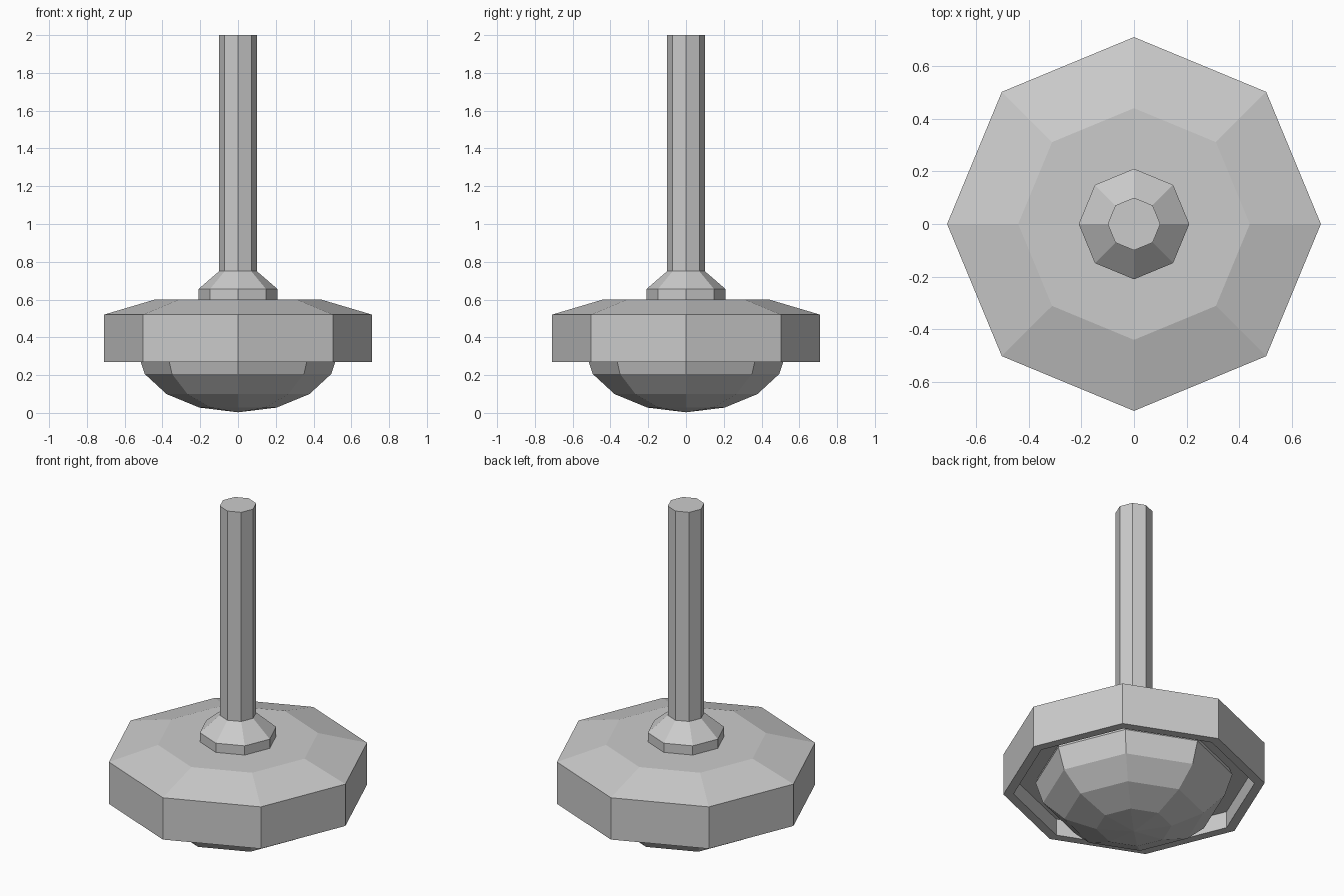
import bpy, bmesh
from math import cos, sin, pi

if "Cube" in bpy.data.objects:
    bpy.data.objects.remove(bpy.data.objects["Cube"])

SIDES = 8


def lathe(name, profile):
    """Revolve (radius, z) points into an eight-sided flat-shaded object."""
    bm = bmesh.new()
    rings = []
    for r, z in profile:
        if r == 0:
            rings.append([bm.verts.new((0, 0, z))] * SIDES)
        else:
            rings.append([bm.verts.new((r * cos(2 * pi * i / SIDES),
                                        r * sin(2 * pi * i / SIDES), z))
                          for i in range(SIDES)])
    for a, b in zip(rings, rings[1:]):
        for i in range(SIDES):
            j = (i + 1) % SIDES
            corners = list(dict.fromkeys((a[i], a[j], b[j], b[i])))
            bm.faces.new(corners)
    bmesh.ops.recalc_face_normals(bm, faces=bm.faces)
    mesh = bpy.data.meshes.new(name)
    bm.to_mesh(mesh)
    bm.free()
    obj = bpy.data.objects.new(name, mesh)
    bpy.context.collection.objects.link(obj)
    return obj


# Shade: chamfered octagonal housing with a shallow recess underneath
lathe("shade", [(0, 0.60), (0.44, 0.60), (0.71, 0.52), (0.71, 0.27),
                (0.655, 0.27), (0.655, 0.37), (0, 0.37)])

# Bulb: lower half of a flattened sphere, its neck meeting the recess
EQUATOR, RADIUS, DEPTH = 0.333, 0.535, 0.33
bowl = [(RADIUS * sin(k * pi / 8), EQUATOR - DEPTH * cos(k * pi / 8))
        for k in range(1, 5)]
lathe("bulb", [(0, EQUATOR - DEPTH)] + bowl + [(0.52, 0.37)])

# Collar: low ring that tapers up to the rod
lathe("collar", [(0.21, 0.60), (0.21, 0.655), (0.10, 0.75)])

# Rod: long octagonal hanging stem
lathe("rod", [(0.10, 0.75), (0.10, 2.0), (0, 2.0)])
